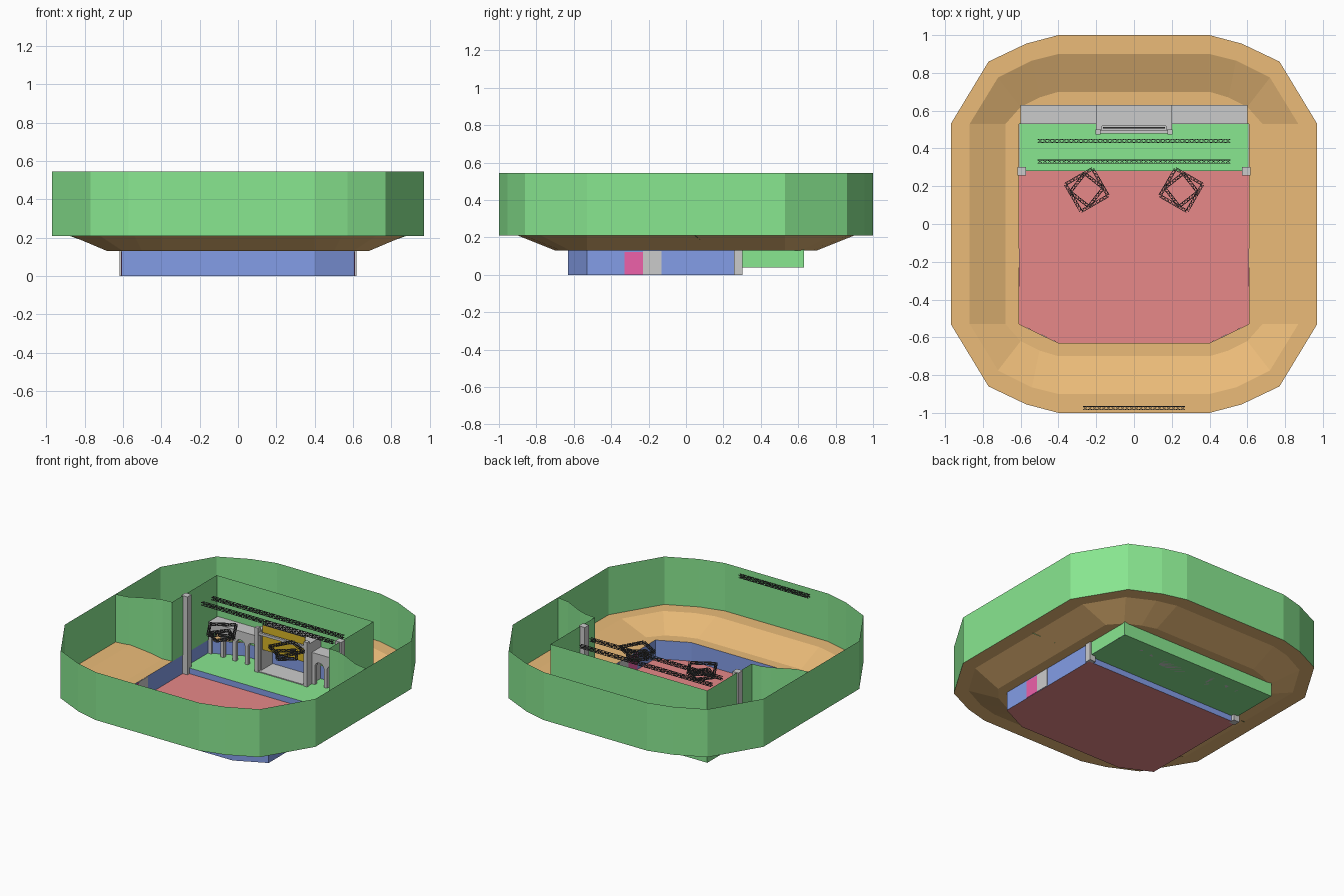
import bpy, bmesh, math
from mathutils import Vector

if "Cube" in bpy.data.objects:
    bpy.data.objects.remove(bpy.data.objects["Cube"])

COL = dict(green=(.25, .8, .28), orange=(.83, .5, .19), red=(.8, .25, .25), blue=(.23, .34, .8),
           pink=(.85, .12, .4), white=(1, 1, 1), amber=(.7, .47, .02), black=(.06, .06, .06))
MATS = {}


def finish(name, bm, color=None, normals=True):
    if normals:
        bmesh.ops.recalc_face_normals(bm, faces=bm.faces)
    me = bpy.data.meshes.new(name)
    bm.to_mesh(me)
    bm.free()
    ob = bpy.data.objects.new(name, me)
    bpy.context.collection.objects.link(ob)
    if color:
        if color not in MATS:
            MATS[color] = bpy.data.materials.new(color)
            MATS[color].diffuse_color = (*COL[color], 1)
        me.materials.append(MATS[color])
    return ob


def box(name, lo, hi, color=None):
    bm = bmesh.new()
    lo, hi = Vector(lo), Vector(hi)
    bmesh.ops.create_cube(bm, size=1)
    for v in bm.verts:
        v.co = Vector(((v.co[i] + .5) * (hi[i] - lo[i]) + lo[i] for i in range(3)))
    return finish(name, bm, color)


def loft(name, rows, color, closed=True):
    """Skin equal-length rows of points."""
    bm = bmesh.new()
    vs = [[bm.verts.new(p) for p in r] for r in rows]
    n = len(rows[0])
    for a, b in zip(vs, vs[1:]):
        for i in range(n if closed else n - 1):
            j = (i + 1) % n
            bm.faces.new((a[i], a[j], b[j], b[i]))
    return finish(name, bm, color)


def plate(name, pts, z, color):
    bm = bmesh.new()
    bm.faces.new([bm.verts.new((x, y, z)) for x, y in pts])
    return finish(name, bm, color, False)


def ring(quarter, z):
    """Mirror a quarter outline into a full loop."""
    q = quarter
    pts = (q + [(-x, y) for x, y in reversed(q)] + [(-x, -y) for x, y in q]
           + [(x, -y) for x, y in reversed(q)])
    return [(x, y, z) for x, y in pts]


# Outer wall and stepped bowl
OUT = [(.97, .53), (.77, .86), (.57, .955), (.4, 1)]
MID = [(.87, .53), (.72, .775), (.54, .865), (.4, .9)]
LOW = [(.68, .53), (.6, .62), (.5, .67), (.4, .7)]
INN = [(.608, .53), (.54, .563), (.47, .597), (.4, .63)]
loft("outer_wall", [ring(OUT, .21), ring(OUT, .545)], "green")
loft("seating_bowl", [ring(OUT, .21), ring(MID, .21), ring(LOW, .13), ring(INN, .13)], "orange")

# Arena floor, its barrier and the stage
FLOOR = [(-.608, .28), (-.608, -.53), (-.4, -.63), (.4, -.63), (.608, -.53), (.608, .28)]
plate("arena_floor", FLOOR, 0, "red")
loft("arena_barrier", [[(x, y, z) for x, y in FLOOR] for z in (0, .13)], "blue", False)
BACK = [(-.604, .28), (-.604, .53), (-.4, .626), (.4, .626), (.604, .53), (.604, .28)]
loft("stage_barrier", [[(x, y, z) for x, y in BACK] for z in (.04, .13)], "blue", False)
loft("stage_front", [[(x, .28, z) for x in (-.608, .608)] for z in (0, .04)], "blue", False)
plate("stage_floor", [(-.606, .28), (.606, .28), (.606, .632), (-.606, .632)], .04, "green")

# Stage house walls
HOUSE = [(-.607, .28), (-.607, .632), (.607, .632), (.607, .28)]
loft("stage_house_wall", [[(x, y, z) for x, y in HOUSE] for z in (.04, .545)], "green", False)
WING = [(.607, .28, .13), (.607, .14, .13), (.68, .135, .13), (.74, .115, .155),
        (.81, .08, .185), (.88, .045, .21), (.97, .03, .21)]
for s, side in ((-1, "left"), (1, "right")):
    loft(side + "_wing_wall", [[(s * x, y, z) for x, y, z in WING],
                               [(s * x, y, .545) for x, y, z in WING]], "green", False)
    # Pillars and doors
    box(side + "_pillar", (s * .595 - .023, .257, 0), (s * .595 + .023, .303, .545))
    box(side + "_pink_door", (s * .608 - .003, -.33, .002), (s * .608 + .003, -.23, .122), "pink")
    box(side + "_white_door", (s * .608 - .003, -.23, .002), (s * .608 + .003, -.13, .128), "white")


# Arcades either side of the portal
def arcade(name, x0, x1, n=4, col=.024, zb=.04, spring=.165, top=.26, y0=.53, depth=.025):
    pts = [(x0, top), (x0, zb)]
    pitch = (x1 - x0 - col) / n
    r = (pitch - col) / 2
    for i in range(n):
        a = x0 + col + i * pitch
        pts.append((a, zb))
        for k in range(9):
            t = math.pi * (1 - k / 8)
            pts.append((a + r + r * math.cos(t), spring + r * math.sin(t)))
        pts.append((a + 2 * r, zb))
    pts += [(x1, zb), (x1, top)]
    bm = bmesh.new()
    f = bm.faces.new([bm.verts.new((x, y0, z)) for x, z in pts])
    ext = bmesh.ops.extrude_face_region(bm, geom=[f])
    bmesh.ops.translate(bm, vec=(0, depth, 0),
                        verts=[v for v in ext["geom"] if isinstance(v, bmesh.types.BMVert)])
    finish(name, bm)


for s, side in ((-1, "left"), (1, "right")):
    arcade(side + "_arcade", min(s * .2, s * .6), max(s * .2, s * .6))
    box(side + "_arcade_roof", (min(s * .2, s * .6), .555, .225), (max(s * .2, s * .6), .63, .26))
    # Portal posts
    box(side + "_portal_post", (s * .19 - .013, .473, .04), (s * .19 + .013, .5, .35))
    box(side + "_portal_jamb", (s * .185 - .015, .5, .04), (s * .185 + .015, .63, .33))

# Portal lintel, roof, step and screen
box("portal_beam", (-.19, .48, .3), (.19, .495, .318))
box("portal_roof", (-.2, .52, .22), (.2, .63, .33))
box("portal_step", (-.2, .48, .04), (.2, .63, .046))
box("screen", (-.165, .507, .19), (.165, .513, .365), "amber")
box("screen_top_edge", (-.165, .506, .362), (.165, .514, .367), "black")


# Lattice trusses
def bar(bm, a, b, r):
    d = b - a
    m = d.to_track_quat('Z', 'Y').to_matrix().to_4x4()
    m.translation = (a + b) / 2
    geo = bmesh.ops.create_cube(bm, size=1)["verts"]
    for v in geo:
        v.co = m @ Vector((v.co.x * 2 * r, v.co.y * 2 * r, v.co.z * d.length))


def truss(bm, a, b, n, w=.018, r=.0016):
    a, b = Vector(a), Vector(b)
    d = (b - a).normalized()
    u = d.cross(Vector((0, 0, 1))).normalized() * w / 2
    t = u.cross(d).normalized() * w / 2
    corners = [u + t, u - t, -u - t, -u + t]
    for i in range(4):
        p, q = corners[i], corners[(i + 1) % 4]
        bar(bm, a + p, b + p, r)
        for k in range(n):
            e, f = (p, q) if k % 2 else (q, p)
            bar(bm, a.lerp(b, k / n) + e, a.lerp(b, (k + 1) / n) + f, r * .7)


for name, y, z, hx, n in (("rear_light_truss", .44, .485, .51, 40),
                          ("front_light_truss", .33, .49, .51, 40),
                          ("house_truss", -.975, .5, .27, 22)):
    bm = bmesh.new()
    truss(bm, (-hx, y, z), (hx, y, z), n)
    finish(name, bm, "black")

# Hanging square rigs above the stage edge
for s, side in ((-1, "left"), (1, "right")):
    bm = bmesh.new()
    for rad, ang, z in ((.117, 45 - 30 * s, .43), (.088, 45 - 52 * s, .39)):
        c = [Vector((s * .25 + rad * math.cos(math.radians(ang + 90 * k)),
                     .18 + rad * math.sin(math.radians(ang + 90 * k)), z)) for k in range(4)]
        for k in range(4):
            truss(bm, c[k], c[(k + 1) % 4], 8, .014)
    finish(side + "_square_rig", bm, "black")

for m in bpy.data.materials:
    if m.users and not m.is_grease_pencil:
        m.use_nodes = True
        m.node_tree.nodes["Principled BSDF"].inputs["Base Color"].default_value = m.diffuse_color
